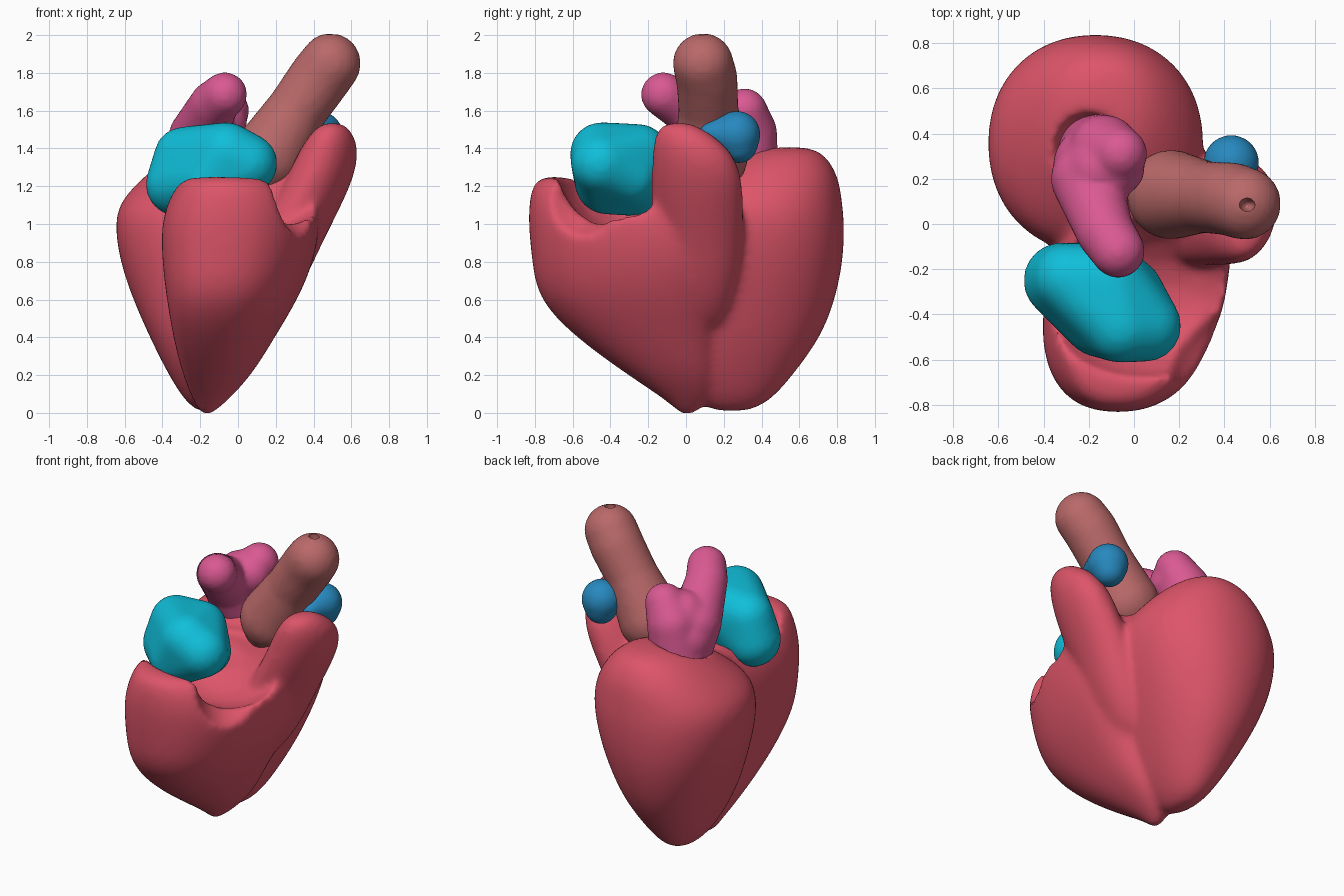
import bpy, bmesh, math
from mathutils import Vector, Matrix

if "Cube" in bpy.data.objects:
    bpy.data.objects.remove(bpy.data.objects["Cube"])


def new_object(name, bm):
    bmesh.ops.recalc_face_normals(bm, faces=bm.faces[:])
    mesh = bpy.data.meshes.new(name)
    bm.to_mesh(mesh)
    bm.free()
    ob = bpy.data.objects.new(name, mesh)
    bpy.context.collection.objects.link(ob)
    return ob


def bake(ob):
    dg = bpy.context.evaluated_depsgraph_get()
    mesh = bpy.data.meshes.new_from_object(ob.evaluated_get(dg))
    ob.modifiers.clear()
    ob.data = mesh
    return ob


def loft(name, rings, shear=0.0, power=1.0, n=24):
    # rings: z, centre x, centre y, radius x, radius y
    def soft(v):
        return math.copysign(abs(v) ** power, v)
    bm = bmesh.new()
    loops = []
    for z, cx, cy, rx, ry in rings:
        loop = []
        for i in range(n):
            a = 2 * math.pi * i / n
            dy = ry * soft(math.sin(a))
            loop.append(bm.verts.new((cx + rx * soft(math.cos(a)) + shear * dy, cy + dy, z)))
        loops.append(loop)
    for a, b in zip(loops, loops[1:]):
        for i in range(n):
            bm.faces.new((a[i], a[(i + 1) % n], b[(i + 1) % n], b[i]))
    bm.faces.new(loops[0])
    bm.faces.new(loops[-1])
    ob = new_object(name, bm)
    ob.modifiers.new("sub", 'SUBSURF').levels = 2
    return bake(ob)


def ball(bm, centre, radius):
    r = radius if isinstance(radius, tuple) else (radius,) * 3
    m = Matrix.Translation(centre) @ Matrix.Diagonal((*r, 1))
    bmesh.ops.create_icosphere(bm, subdivisions=3, radius=1, matrix=m)


def tube(name, paths, steps=6):
    # overlapping balls along each path of (x, y, z, radius)
    bm = bmesh.new()
    for path in paths:
        for p, q in zip(path, path[1:]):
            for i in range(steps + 1):
                v = Vector(p).lerp(Vector(q), i / steps)
                ball(bm, v[:3], v[3])
    return new_object(name, bm)


def hull(name, balls):
    # convex skin around a few balls of (x, y, z, radius)
    bm = bmesh.new()
    for x, y, z, r in balls:
        ball(bm, (x, y, z), r)
    pts = [v.co.copy() for v in bm.verts]
    bm.clear()
    verts = [bm.verts.new(p) for p in pts]
    bmesh.ops.convex_hull(bm, input=verts)
    bmesh.ops.delete(bm, geom=[v for v in bm.verts if not v.link_faces], context='VERTS')
    return new_object(name, bm)


def cut(ob, centre, radius):
    bm = bmesh.new()
    ball(bm, centre, radius)
    cutter = new_object("cutter", bm)
    cutter.hide_render = True
    mod = ob.modifiers.new("cut", 'BOOLEAN')
    mod.operation = 'DIFFERENCE'
    mod.solver = 'EXACT'
    mod.object = cutter
    bake(ob)
    bpy.data.objects.remove(cutter)


def finish(ob, colour, voxel=0.02, smooth=8):
    rm = ob.modifiers.new("remesh", 'REMESH')
    rm.mode = 'VOXEL'
    rm.voxel_size = voxel
    sm = ob.modifiers.new("smooth", 'SMOOTH')
    sm.factor = 0.5
    sm.iterations = smooth
    bake(ob)
    ob.data.shade_smooth()
    mat = bpy.data.materials.new(ob.name)
    mat.diffuse_color = (*colour, 1)
    mat.use_nodes = True
    mat.node_tree.nodes["Principled BSDF"].inputs["Base Color"].default_value = mat.diffuse_color
    ob.data.materials.clear()
    ob.data.materials.append(mat)


# rear ventricle, with the recess in its crown
rear = loft("rear_ventricle", [
    (.005, -.17, .24, .04, .09), (.06, -.17, .25, .11, .2), (.2, -.17, .25, .2, .32),
    (.4, -.17, .285, .3, .435), (.6, -.175, .33, .385, .465), (.8, -.175, .35, .455, .487),
    (1.0, -.17, .355, .49, .49), (1.12, -.165, .365, .465, .465), (1.24, -.145, .43, .37, .385),
    (1.36, -.13, .5, .24, .25), (1.41, -.12, .54, .1, .12)], power=.93)
cut(rear, (-.2, .32, 1.4), (.17, .17, .2))

# front ventricle, with the open basin
front = loft("front_ventricle", [
    (-.015, -.17, 0, .02, .03), (.05, -.15, .02, .08, .1), (.2, -.11, -.07, .18, .24),
    (.4, -.075, -.21, .26, .38), (.6, -.03, -.29, .335, .5), (.8, .0, -.28, .39, .54),
    (1.0, .015, -.275, .41, .565), (1.12, .025, -.275, .38, .56), (1.22, .02, -.275, .33, .54),
    (1.265, .0, -.275, .26, .47)], shear=.16, power=.84)
cut(front, (.07, -.33, 1.37), (.52, .37, .43))
cut(front, (.4, -.58, 1.22), (.25, .25, .3))

# upright horn on the right
horn = loft("horn", [
    (.4, .05, .05, .1, .15), (.65, .15, .05, .18, .23), (.85, .22, .06, .2, .25),
    (1.05, .34, .06, .18, .245), (1.25, .44, .06, .175, .245), (1.4, .485, .03, .155, .21),
    (1.5, .5, -.03, .1, .13), (1.54, .5, -.04, .04, .06)], shear=.17)

# merge the muscle into one body
bm = bmesh.new()
for ob in (rear, front, horn):
    bm.from_mesh(ob.data)
    bpy.data.objects.remove(ob)
body = new_object("heart_muscle", bm)
finish(body, (.72, .09, .14), .02, 14)

# front chamber
chamber = hull("front_chamber", [
    (-.32, -.25, 1.21, .17), (-.29, -.24, 1.36, .155), (-.15, -.42, 1.22, .17),
    (-.06, -.45, 1.375, .165), (.05, -.45, 1.32, .16), (-.1, -.25, 1.37, .16),
    (-.02, -.3, 1.25, .15)])
finish(chamber, (.005, .52, .70), .02, 8)

# small side chamber
side = hull("side_chamber", [(.43, .27, 1.475, .125), (.43, .28, 1.42, .1), (.44, .13, 1.48, .06)])
finish(side, (.02, .25, .52), .015, 8)

# forked rear vessel
fork = tube("forked_vessel", [
    [(-.17, .31, 1.22, .17), (-.21, .2, 1.46, .16), (-.13, -.03, 1.63, .13), (-.07, -.12, 1.685, .12)],
    [(-.17, .32, 1.25, .17), (-.13, .33, 1.48, .155), (-.06, .31, 1.6, .12)],
    [(-.22, .2, 1.46, .15), (-.08, .25, 1.54, .13)],
    [(-.19, .26, 1.38, .17), (-.15, .24, 1.52, .15)]])
finish(fork, (.70, .10, .29), .018, 8)

# main artery with the small opening at its tip
artery = tube("main_artery", [[
    (.13, .12, 1.24, .12), (.165, .13, 1.36, .2), (.31, .12, 1.6, .16),
    (.43, .11, 1.77, .165), (.49, .09, 1.85, .162)]])
finish(artery, (.49, .14, .14), .02, 8)
cut(artery, (.5, .085, 1.99), (.035, .03, .08))
